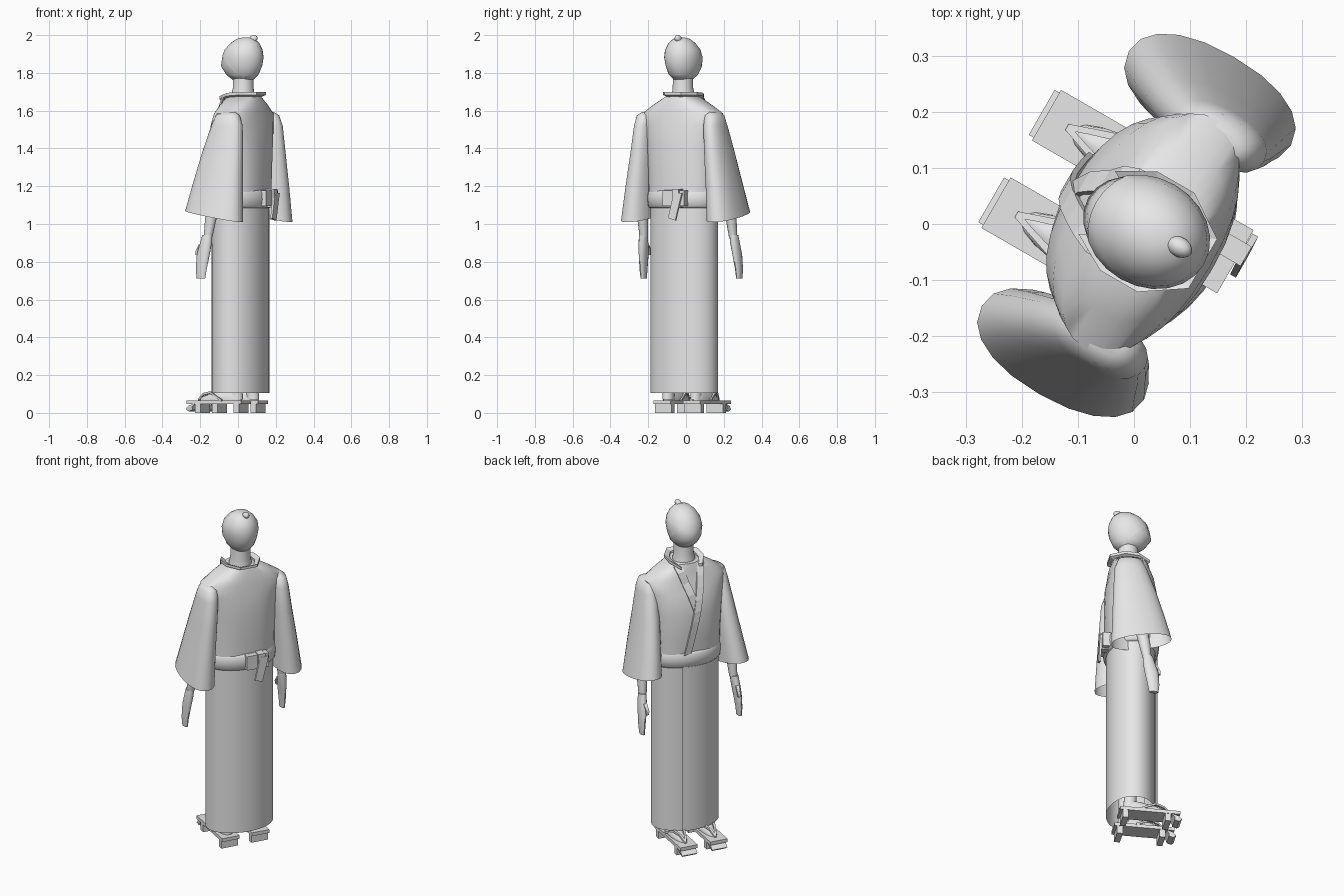
import bpy, bmesh, math
from mathutils import Matrix, Vector

if "Cube" in bpy.data.objects:
    bpy.data.objects.remove(bpy.data.objects["Cube"])

# Built facing -y, then turned to the final heading
TURN = Matrix.Rotation(math.radians(-120), 4, 'Z')
grey = bpy.data.materials.new("light_grey")
grey.diffuse_color = (0.8, 0.8, 0.8, 1)
grey.use_nodes = True
grey.node_tree.nodes["Principled BSDF"].inputs["Base Color"].default_value = grey.diffuse_color


def finish(name, bm, smooth=40):
    bmesh.ops.recalc_face_normals(bm, faces=bm.faces)
    bm.transform(TURN)
    me = bpy.data.meshes.new(name)
    bm.to_mesh(me)
    bm.free()
    me.materials.append(grey)
    ob = bpy.data.objects.new(name, me)
    bpy.context.collection.objects.link(ob)
    if smooth:
        bpy.ops.object.select_all(action='DESELECT')
        ob.select_set(True)
        bpy.context.view_layer.objects.active = ob
        bpy.ops.object.shade_smooth_by_angle(angle=math.radians(smooth))
    return ob


def spow(v, p):
    return math.copysign(abs(v) ** p, v)


def loft(rings, n=24, bottom=True, top=True, p=1.0, slope=0.0):
    """Rings are (cx, cy, z, half_x, half_y); p < 1 squares them off; slope tips the lowest ring."""
    bm = bmesh.new()
    loops = []
    for k, (cx, cy, z, hx, hy) in enumerate(rings):
        loop = []
        for i in range(n):
            a = 2 * math.pi * i / n
            y = cy + hy * spow(math.sin(a), p)
            dz = slope * (y - cy) if k == 0 else 0
            loop.append(bm.verts.new((cx + hx * spow(math.cos(a), p), y, z + dz)))
        loops.append(loop)
    for a, b in zip(loops, loops[1:]):
        for i in range(n):
            bm.faces.new((a[i], a[(i + 1) % n], b[(i + 1) % n], b[i]))
    if bottom:
        bm.faces.new(loops[0][::-1])
    if top:
        bm.faces.new(loops[-1])
    return bm


def strip(stations):
    """Sweep a four-cornered section; each station is (centre, half_width_vec, half_thickness_vec)."""
    bm = bmesh.new()
    loops = []
    for c, w, t in stations:
        c, w, t = Vector(c), Vector(w), Vector(t)
        loops.append([bm.verts.new(q) for q in (c - w - t, c + w - t, c + w + t, c - w + t)])
    for a, b in zip(loops, loops[1:]):
        for i in range(4):
            bm.faces.new((a[i], a[(i + 1) % 4], b[(i + 1) % 4], b[i]))
    bm.faces.new(loops[0][::-1])
    bm.faces.new(loops[-1])
    return bm


def box(x0, x1, y0, y1, z0, z1):
    mx, my = (x0 + x1) / 2, (y0 + y1) / 2
    return strip([((mx, my, z), ((x1 - x0) / 2, 0, 0), (0, (y1 - y0) / 2, 0)) for z in (z0, z1)])


# Skirt: a wrapped sheet whose left panel overlaps the right one in front
bm = bmesh.new()
start, span, n = math.radians(-112), math.radians(425), 56
rows = []
for z in (0.105, 1.12):
    row = []
    for i in range(n + 1):
        a = start + span * i / n
        g = 0.009 * max(0, 1 - i / 14) - 0.003 * (i / n)
        row.append(bm.verts.new(((0.194 + g) * math.cos(a), 0.018 + (0.135 + g) * math.sin(a), z)))
    rows.append(row)
for i in range(n):
    bm.faces.new((rows[0][i], rows[0][i + 1], rows[1][i + 1], rows[1][i]))
finish("skirt", bm)

# Upper robe with sloping shoulders
TORSO = [(0, .018, 1.10, .195, .137), (0, .016, 1.25, .197, .142), (0, .016, 1.40, .205, .145),
         (0, .025, 1.52, .222, .130), (0, .035, 1.585, .235, .108), (0, .036, 1.63, .165, .102),
         (0, .036, 1.675, .085, .088)]
finish("robe_body", loft(TORSO, 32, False, True, 0.85), 50)


def chest(x, z):
    """y of the robe's front at a given x and z."""
    for a, b in zip(TORSO, TORSO[1:]):
        if a[2] <= z <= b[2]:
            t = (z - a[2]) / (b[2] - a[2])
            cy, hx, hy = (a[i] + t * (b[i] - a[i]) for i in (1, 3, 4))
            c = min(1, abs(x) / hx) ** (1 / 0.85)
            return cy - hy * (1 - c * c) ** 0.425
    return -0.06


# Sash and its knot with a hanging tail
finish("sash", loft([(0, .018, z, .196 + g, .138 + g) for z, g in
                     ((1.085, 0), (1.095, .009), (1.13, .014), (1.165, .012), (1.182, 0))], 32), 60)
finish("sash_knot", box(-.097, .033, .145, .19, 1.095, 1.178), 0)
finish("sash_knot_wrap", box(-.07, -.03, .14, .202, 1.088, 1.184), 0)
finish("sash_tail", strip([((-.066, .197, 1.165), (.025, 0, 0), (0, .006, 0)),
                           ((-.03, .199, 1.025), (.022, 0, .006), (0, .006, 0))]), 0)

# Lapels crossing on the chest
for name, x0, x1, z1, lift in (("left_lapel", .065, -.05, 1.17, .009),
                               ("right_lapel", -.07, .01, 1.42, .004)):
    st = []
    for i in range(9):
        t = i / 8
        x, z = x0 + (x1 - x0) * t, 1.67 + (z1 - 1.67) * t
        st.append(((x, chest(x, z) - lift, z), (.021, 0, .004), (0, .005, 0)))
    finish(name, strip(st), 0)

# Collar standing around the back of the neck
pts = [(.064, -.075, 1.662), (.1, -.01, 1.68), (.1, .065, 1.685), (.05, .14, 1.685)]
pts += [(-x, y, z) for x, y, z in reversed(pts)]
st = []
for x, y, z in pts:
    d = Vector((x, y - .03, 0)).normalized()
    c = Vector((x, y, z)) - d * .012
    st.append((c, d * .014 + Vector((0, 0, .006)), (0, 0, .008)))
finish("collar", strip(st), 0)

# Neck
finish("neck", loft([(0, .03, 1.60, .075, .075), (0, .03, 1.69, .06, .06),
                     (0, .032, 1.72, .054, .056), (0, .032, 1.80, .054, .054)], 20))

# Head with a jutting chin, and the hair as a thin cap over its upper back
HEAD = [(0, .03, 1.762, .045, .055), (0, .026, 1.79, .072, .088), (0, .02, 1.835, .088, .114),
        (0, .028, 1.88, .094, .113), (0, .034, 1.92, .088, .101), (0, .042, 1.955, .066, .077),
        (0, .047, 1.978, .04, .046), (0, .05, 1.986, .012, .014)]
finish("head", loft(HEAD, 24), 60)
bm = loft([(x, y, z + .002, a + .003, b + .003) for x, y, z, a, b in HEAD], 24)
bmesh.ops.bisect_plane(bm, geom=bm.verts[:] + bm.edges[:] + bm.faces[:], plane_co=(0, -.08, 1.905),
                       plane_no=(0, -.75, -.8), clear_outer=True)
finish("hair", bm, 60)
bm = bmesh.new()
bmesh.ops.create_uvsphere(bm, u_segments=14, v_segments=8, radius=1, matrix=Matrix.Translation(
    (-.005, .09, 1.98)) @ Matrix.Rotation(.4, 4, 'X') @ Matrix.Diagonal((.018, .026, .019, 1)))
finish("topknot", bm)

# Paired parts
for s, side in ((1, "left"), (-1, "right")):
    # Wide hanging sleeve, open at the bottom
    finish(side + "_sleeve", loft([
        (s * .262, .005, 1.04, .085, .167), (s * .245, .016, 1.2, .073, .147),
        (s * .225, .036, 1.38, .06, .118), (s * .212, .055, 1.52, .05, .09),
        (s * .208, .058, 1.575, .042, .068), (s * .205, .055, 1.592, .02, .045)],
        20, False, True, 0.9, -.18), 50)

    # Arm and mitten hand with thumb
    finish(side + "_arm", loft([(s * .273, -.025, .935, .022, .024), (s * .27, -.01, 1.03, .028, .032),
                                (s * .25, .03, 1.25, .035, .038), (s * .22, .05, 1.54, .035, .04)], 14))
    finish(side + "_hand", loft([
        (s * .292, -.058, .712, .012, .026), (s * .292, -.056, .76, .016, .033),
        (s * .286, -.047, .84, .021, .039), (s * .28, -.034, .90, .023, .034),
        (s * .276, -.028, .942, .022, .028)], 12), 50)
    finish(side + "_thumb", strip([((s * .278, -.06, .895), (.01, 0, 0), (0, .014, .004)),
                                   ((s * .274, -.09, .862), (.008, 0, 0), (0, .008, .006)),
                                   ((s * .276, -.092, .835), (.006, 0, 0), (0, .006, 0))]), 50)

    # Leg and foot
    c = s * .09
    finish(side + "_leg", loft([(s * .085, .04, .07, .03, .038), (s * .085, .035, .16, .03, .034),
                                (s * .08, .03, .45, .045, .05)], 14))
    finish(side + "_foot", loft([(c, -.055, .064, .04, .125), (c, -.05, .082, .042, .122),
                                 (c, -.03, .1, .034, .09), (c, .01, .118, .024, .05)], 18), 50)

    # Wooden sandal: board, two cross teeth, curled front lip, forked strap
    finish(side + "_sandal_board", box(c - .052, c + .052, -.232, .1, .046, .066), 0)
    for y, part in ((-.165, "front"), (.07, "rear")):
        finish(f"{side}_{part}_tooth", box(c - .05, c + .05, y - .016, y + .016, 0, .05), 0)
    finish(side + "_sandal_lip", strip([((c, -.205, .044), (.046, 0, 0), (0, .02, .006)),
                                        ((c, -.222, .026), (.046, 0, 0), (0, .02, .006)),
                                        ((c, -.215, .012), (.04, 0, 0), (0, .012, .004))]), 50)
    for k in (1, -1):
        finish(f"{side}_strap_{'outer' if k == s else 'inner'}", strip([
            ((c, -.19, .068), (.006, 0, 0), (0, 0, .006)),
            ((c + k * .014, -.15, .1), (.006, 0, 0), (0, 0, .006)),
            ((c + k * .03, -.1, .108), (.007, 0, 0), (0, 0, .006)),
            ((c + k * .048, -.02, .066), (.006, 0, 0), (0, 0, .006))]), 0)
